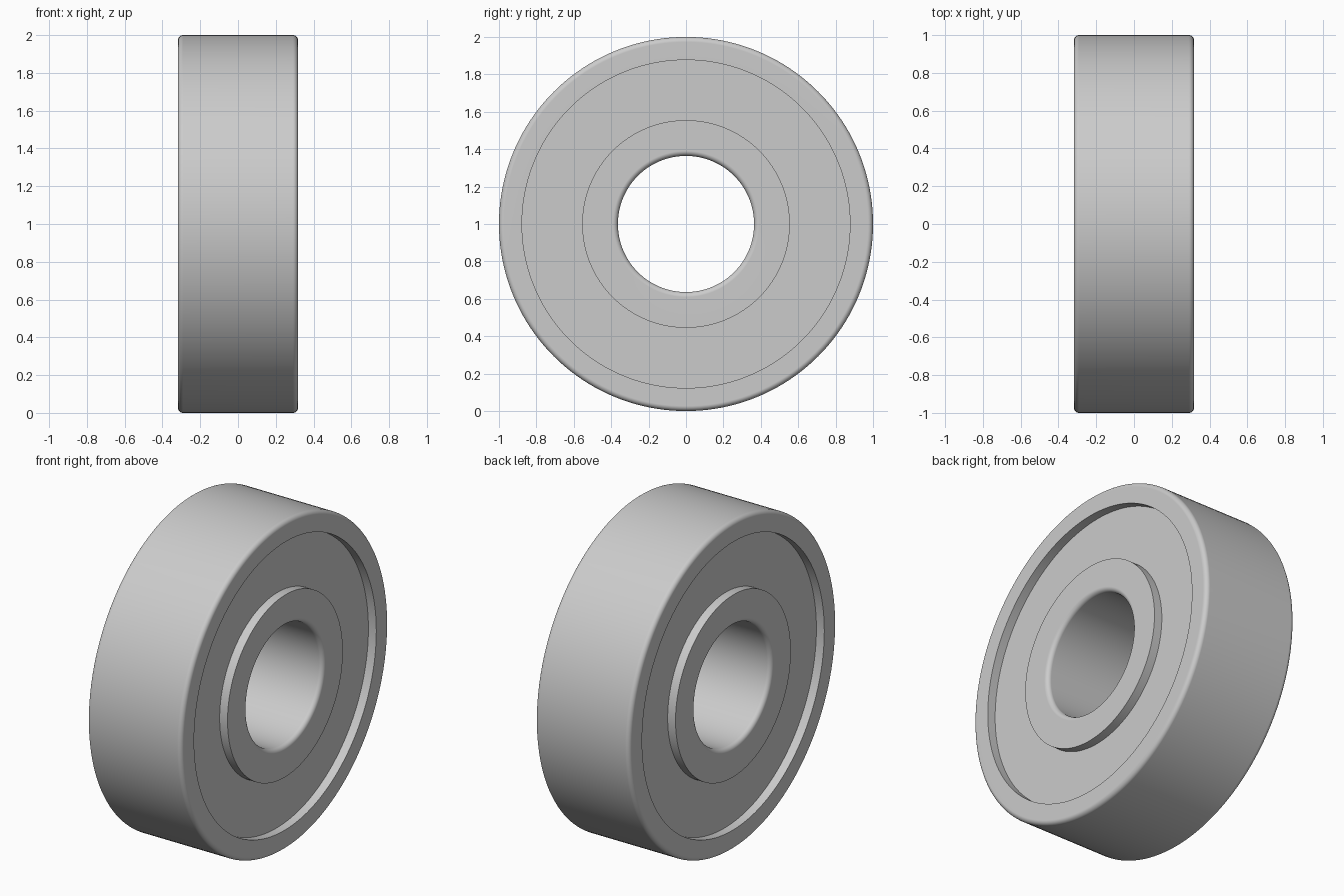
import bpy, bmesh
from math import sin, cos, pi, radians

if "Cube" in bpy.data.objects:
    bpy.data.objects.remove(bpy.data.objects["Cube"])

SEG = 160          # steps around the axle
HALF = 0.318       # half width of the rings
FILLET = 0.027     # rounding of the outer rim and bore edges
RECESS = 0.053     # depth of the shields below the ring faces
CENTRE_Z = 1.0


def lathe(name, profile):
    """Revolve a closed (x, radius) profile around the x axis."""
    bm = bmesh.new()
    rings = []
    for i in range(SEG):
        a = 2 * pi * i / SEG
        rings.append([bm.verts.new((x, r * sin(a), r * cos(a))) for x, r in profile])
    n = len(profile)
    for i in range(SEG):
        a, b = rings[i], rings[(i + 1) % SEG]
        for j in range(n):
            k = (j + 1) % n
            bm.faces.new((a[j], a[k], b[k], b[j]))
    bmesh.ops.recalc_face_normals(bm, faces=bm.faces)
    mesh = bpy.data.meshes.new(name)
    bm.to_mesh(mesh)
    bm.free()
    obj = bpy.data.objects.new(name, mesh)
    obj.location.z = CENTRE_Z
    bpy.context.collection.objects.link(obj)
    bpy.ops.object.select_all(action='DESELECT')
    obj.select_set(True)
    bpy.context.view_layer.objects.active = obj
    bpy.ops.object.shade_smooth_by_angle(angle=radians(30))
    # keep the flat faces flat next to the fillets
    wn = obj.modifiers.new("weighted_normals", 'WEIGHTED_NORMAL')
    wn.keep_sharp = True
    return obj


def race(name, square_r, round_r):
    """Ring with square edges at square_r and filleted edges at round_r."""
    s = 1 if round_r > square_r else -1
    arc = []
    for i in range(7):
        t = pi / 2 * i / 6
        arc.append((HALF - FILLET + FILLET * cos(t),
                    round_r - s * FILLET * (1 - sin(t))))
    mirrored = [(-x, r) for x, r in reversed(arc)]
    return lathe(name, [(HALF, square_r)] + arc + mirrored + [(-HALF, square_r)])


# Outer and inner rings
race("outer_ring", 0.877, 1.0)
race("inner_ring", 0.555, 0.364)

# Recessed shield body between the rings
d = HALF - RECESS
lathe("shield", [(d, 0.555), (d, 0.877), (-d, 0.877), (-d, 0.555)])
